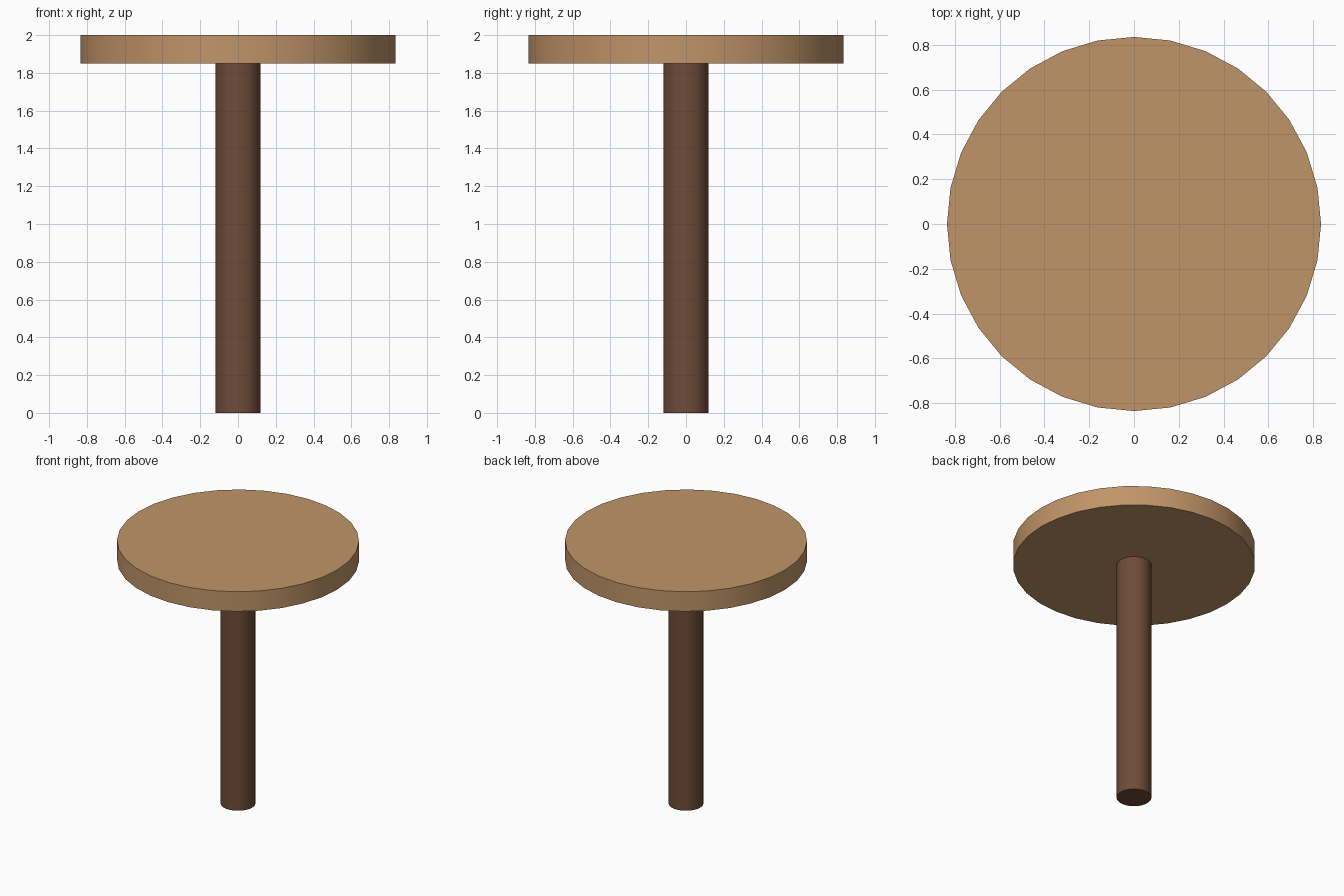
import bpy
import math

cube = bpy.data.objects.get("Cube")
if cube:
    bpy.data.objects.remove(cube, do_unlink=True)


def make_material(name, rgb):
    mat = bpy.data.materials.new(name)
    mat.use_nodes = True
    color = (*rgb, 1.0)
    mat.diffuse_color = color
    mat.node_tree.nodes["Principled BSDF"].inputs["Base Color"].default_value = color
    return mat


def add_cylinder(name, radius, bottom, top, mat):
    bpy.ops.mesh.primitive_cylinder_add(
        vertices=32, radius=radius, depth=top - bottom,
        location=(0, 0, (bottom + top) / 2))
    obj = bpy.context.object
    obj.name = name
    obj.data.materials.append(mat)
    bpy.ops.object.shade_smooth_by_angle(angle=math.radians(30))
    return obj


light_wood = make_material("light wood", (0.53, 0.30, 0.14))
dark_wood = make_material("dark wood", (0.16, 0.072, 0.04))

# Central post and round top
add_cylinder("post", 0.12, 0.0, 1.85, dark_wood)
add_cylinder("round_top", 0.835, 1.85, 2.0, light_wood)
